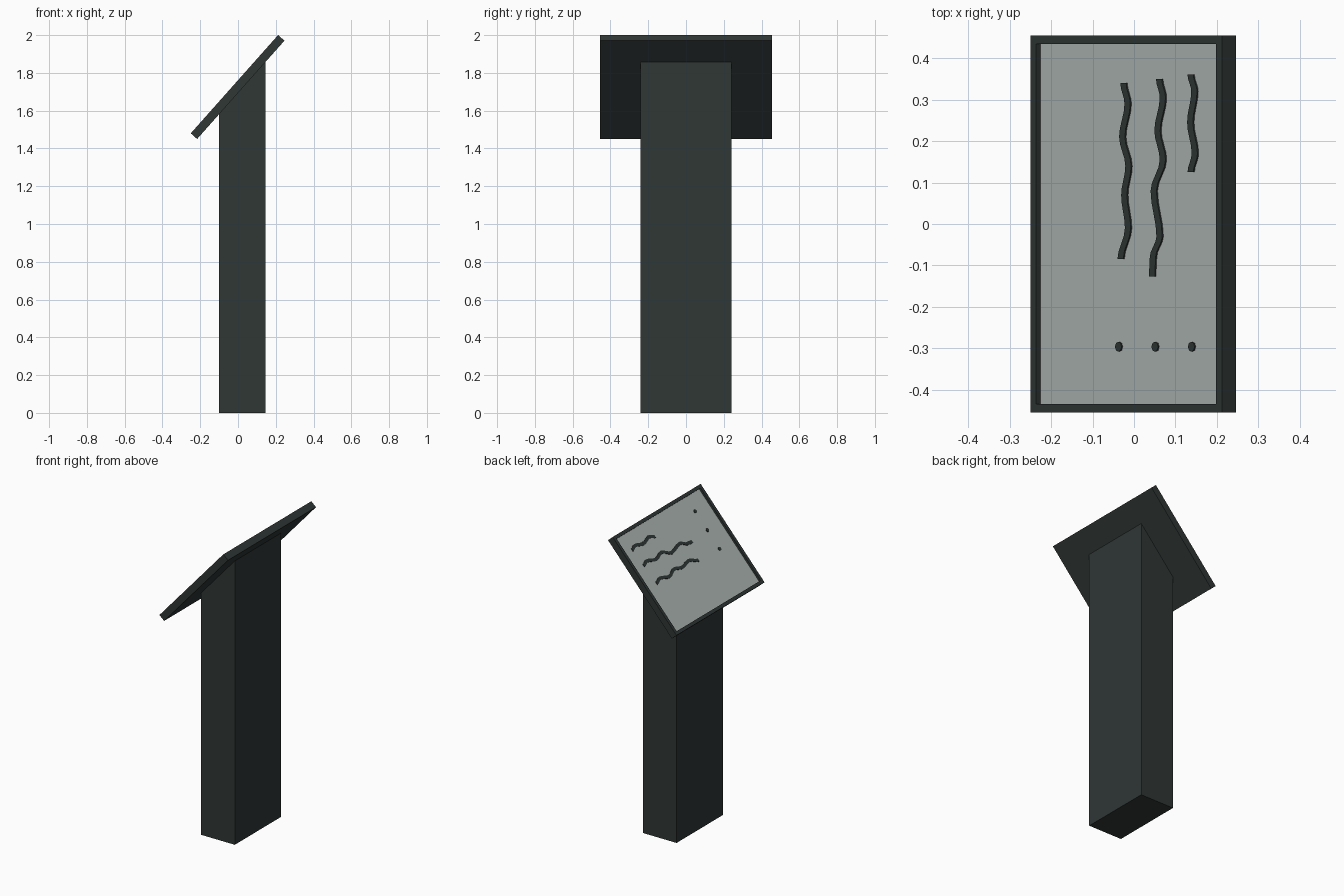
import bpy, bmesh, math
from mathutils import Matrix, Vector

if "Cube" in bpy.data.objects:
    bpy.data.objects.remove(bpy.data.objects["Cube"])


def material(name, rgb):
    m = bpy.data.materials.new(name)
    m.diffuse_color = (*rgb, 1)
    m.use_nodes = True
    m.node_tree.nodes["Principled BSDF"].inputs["Base Color"].default_value = m.diffuse_color
    return m


DARK = material("dark_slate", (0.029, 0.038, 0.036))
PALE = material("pale_grey", (0.42, 0.47, 0.45))


def add_object(name, bm, mats, matrix=None):
    bmesh.ops.recalc_face_normals(bm, faces=bm.faces)
    if matrix:
        bm.transform(matrix)
    me = bpy.data.meshes.new(name)
    bm.to_mesh(me)
    bm.free()
    for m in mats:
        me.materials.append(m)
    ob = bpy.data.objects.new(name, me)
    bpy.context.collection.objects.link(ob)
    return ob


# Slanted panel frame of reference: u up the slope, y across, n outward
LENGTH, HALF_W, THICK, RIM, DEPTH = 0.696, 0.455, 0.045, 0.03, 0.0135
ANGLE = math.atan2(0.52, 0.462)
c, s = math.cos(ANGLE), math.sin(ANGLE)
PANEL = Matrix(((c, 0, -s, -0.25), (0, 1, 0, 0), (s, 0, c, 1.48), (0, 0, 0, 1)))

# Post: sloped profile extruded across y
bm = bmesh.new()
profile = [(-0.10, 0), (0.145, 0), (0.145, 1.857), (-0.10, 1.582)]
face = bm.faces.new([bm.verts.new((x, -0.24, z)) for x, z in profile])
ext = bmesh.ops.extrude_face_region(bm, geom=[face])["geom"]
bmesh.ops.translate(bm, vec=(0, 0.48, 0),
                    verts=[g for g in ext if isinstance(g, bmesh.types.BMVert)])
add_object("post", bm, [DARK])

# Panel: box with a recessed pale display
bm = bmesh.new()
bmesh.ops.create_cube(bm, size=1)
bmesh.ops.scale(bm, vec=(LENGTH, 2 * HALF_W, THICK), verts=bm.verts)
bmesh.ops.translate(bm, vec=(LENGTH / 2, 0, -THICK / 2), verts=bm.verts)
bm.normal_update()
top = max(bm.faces, key=lambda f: f.normal.z)
bmesh.ops.inset_region(bm, faces=[top], thickness=RIM)
inner = bmesh.ops.extrude_discrete_faces(bm, faces=[top])["faces"][0]
bmesh.ops.translate(bm, vec=(0, 0, -DEPTH), verts=inner.verts)
inner.material_index = 1
add_object("display_panel", bm, [DARK, PALE], PANEL)


def slope(x):
    """Plan-view x on the display converted to distance up the slope."""
    return (x + 0.25 - DEPTH * s) / c


def squiggle(name, pts, half=0.0105, height=0.004, steps=4):
    """Wavy raised ribbon through (y, x) points, eased between turns."""
    path = []
    for (y0, x0), (y1, x1) in zip(pts, pts[1:]):
        for k in range(steps):
            f = k / steps
            e = (1 - math.cos(math.pi * f)) / 2
            path.append((y0 + (y1 - y0) * f, x0 + (x1 - x0) * e))
    path.append(pts[-1])
    bm = bmesh.new()
    rings = []
    for y, x in path:
        u = slope(x)
        rings.append([bm.verts.new((u + du, y, -DEPTH + n)) for du, n in
                      ((-half, -0.001), (half, -0.001), (half, height), (-half, height))])
    for a, b in zip(rings, rings[1:]):
        for i in range(4):
            j = (i + 1) % 4
            bm.faces.new((a[i], a[j], b[j], b[i]))
    bm.faces.new(rings[0])
    bm.faces.new(rings[-1])
    add_object(name, bm, [DARK], PANEL)


# Wavy lines on the display
squiggle("wavy_line_low", [(0.34, -0.023), (0.29, -0.013), (0.21, -0.026), (0.14, -0.011),
                           (0.07, -0.021), (-0.01, -0.012), (-0.085, -0.03)])
squiggle("wavy_line_middle", [(0.35, 0.063), (0.305, 0.072), (0.225, 0.059), (0.155, 0.072),
                              (0.08, 0.05), (-0.03, 0.064), (-0.08, 0.048), (-0.127, 0.046)])
squiggle("wavy_line_high", [(0.36, 0.139), (0.32, 0.148), (0.245, 0.138),
                            (0.17, 0.149), (0.125, 0.139)])

# Small dots beside the lines
for i, x in enumerate((-0.035, 0.053, 0.141)):
    bm = bmesh.new()
    bmesh.ops.create_cone(bm, cap_ends=True, segments=8, radius1=0.012, radius2=0.012,
                          depth=0.005,
                          matrix=Matrix.Translation((slope(x), -0.296, -DEPTH + 0.0015)))
    add_object(f"dot_{i + 1}", bm, [DARK], PANEL)
